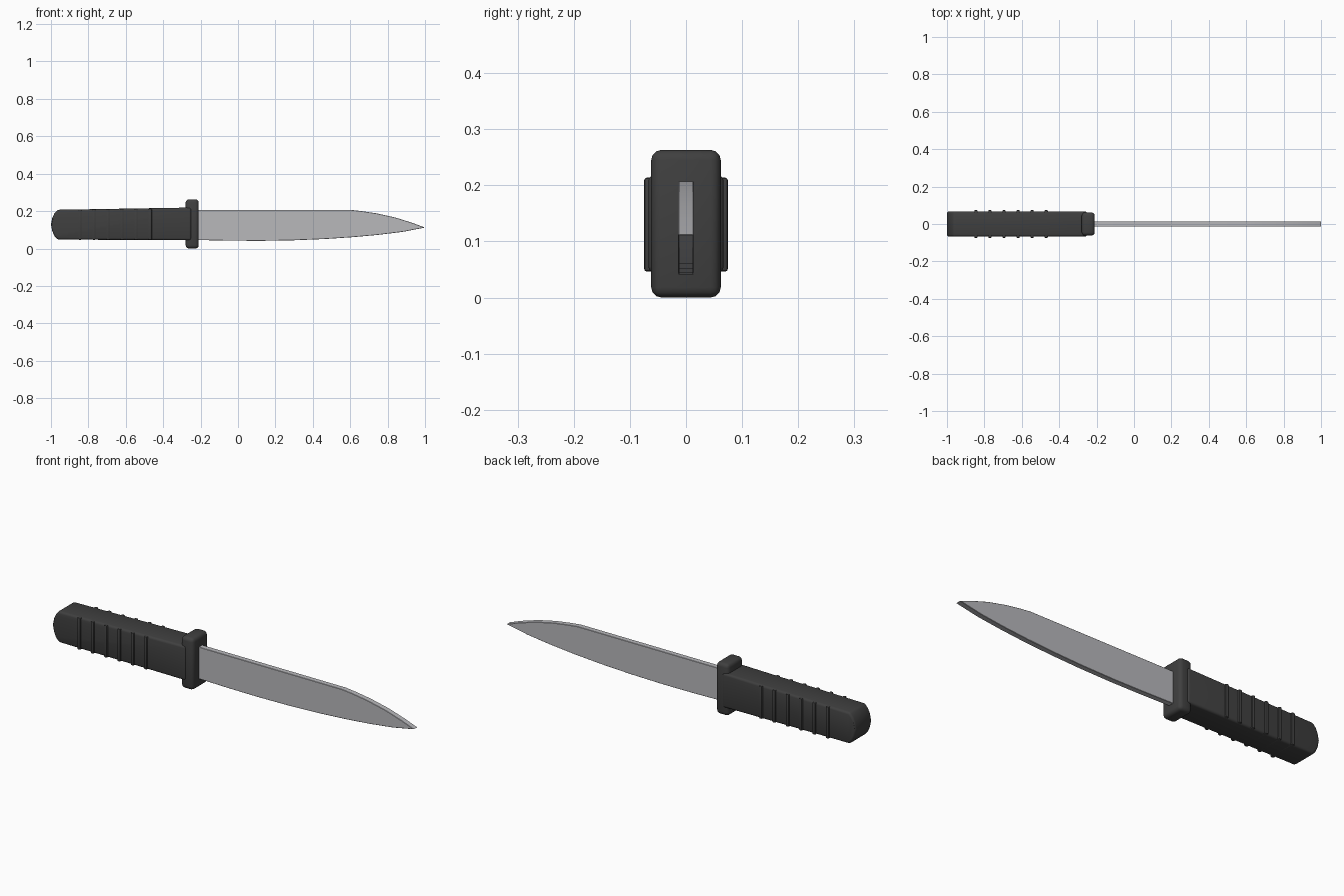
import bpy, bmesh, math

if "Cube" in bpy.data.objects:
    bpy.data.objects.remove(bpy.data.objects["Cube"])


def material(name, rgb):
    m = bpy.data.materials.new(name)
    m.diffuse_color = (*rgb, 1)
    m.use_nodes = True
    m.node_tree.nodes["Principled BSDF"].inputs["Base Color"].default_value = m.diffuse_color
    return m


BLACK = material("dark grip grey", (0.05, 0.05, 0.05))
STEEL = material("blade steel", (0.48, 0.48, 0.5))


def finish(ob, mat, bevel, segments):
    ob.data.materials.append(mat)
    mod = ob.modifiers.new("bevel", 'BEVEL')
    mod.width = bevel
    mod.segments = segments
    mod.limit_method = 'ANGLE'
    mod.angle_limit = math.radians(40)
    bpy.ops.object.select_all(action='DESELECT')
    ob.select_set(True)
    bpy.context.view_layer.objects.active = ob
    bpy.ops.object.modifier_apply(modifier=mod.name)
    bpy.ops.object.shade_smooth_by_angle(angle=math.radians(30))


def slab(name, outline, half_y, mat, bevel, segments):
    """Extrude an x-z outline symmetrically along y."""
    bm = bmesh.new()
    face = bm.faces.new([bm.verts.new((x, -half_y, z)) for x, z in outline])
    geo = bmesh.ops.extrude_face_region(bm, geom=[face])["geom"]
    bmesh.ops.translate(bm, vec=(0, 2 * half_y, 0),
                        verts=[g for g in geo if isinstance(g, bmesh.types.BMVert)])
    bmesh.ops.recalc_face_normals(bm, faces=bm.faces)
    me = bpy.data.meshes.new(name)
    bm.to_mesh(me)
    bm.free()
    ob = bpy.data.objects.new(name, me)
    bpy.context.collection.objects.link(ob)
    finish(ob, mat, bevel, segments)
    return ob


def box(x0, x1, z0, z1):
    return [(x0, z0), (x1, z0), (x1, z1), (x0, z1)]


# blade: straight spine, curved belly, dropped point
slab("blade", [(-0.25, 0.046), (-0.05, 0.042), (0.12, 0.041), (0.3, 0.044), (0.47, 0.051),
               (0.62, 0.061), (0.75, 0.073), (0.88, 0.089), (1.0, 0.112),
               (0.93, 0.138), (0.84, 0.166), (0.74, 0.188), (0.66, 0.200), (0.6, 0.207),
               (-0.25, 0.207)], 0.014, STEEL, 0.0015, 1)

# handle: slight taper, bowed pommel end
slab("handle", [(-0.25, 0.044), (-0.25, 0.219), (-0.965, 0.207), (-0.982, 0.187),
                (-0.993, 0.163), (-1.0, 0.128), (-0.993, 0.093), (-0.982, 0.068),
                (-0.965, 0.048)], 0.067, BLACK, 0.011, 3)

# guard
slab("guard", box(-0.28, -0.21, 0.0, 0.263), 0.062, BLACK, 0.018, 3)

# grip ridges
for i in range(6):
    x = -0.845 + 0.075 * i
    slab("grip_ridge_%d" % (i + 1), box(x - 0.009, x + 0.009, 0.046, 0.209 + 0.001 * i),
         0.075, BLACK, 0.006, 2)
